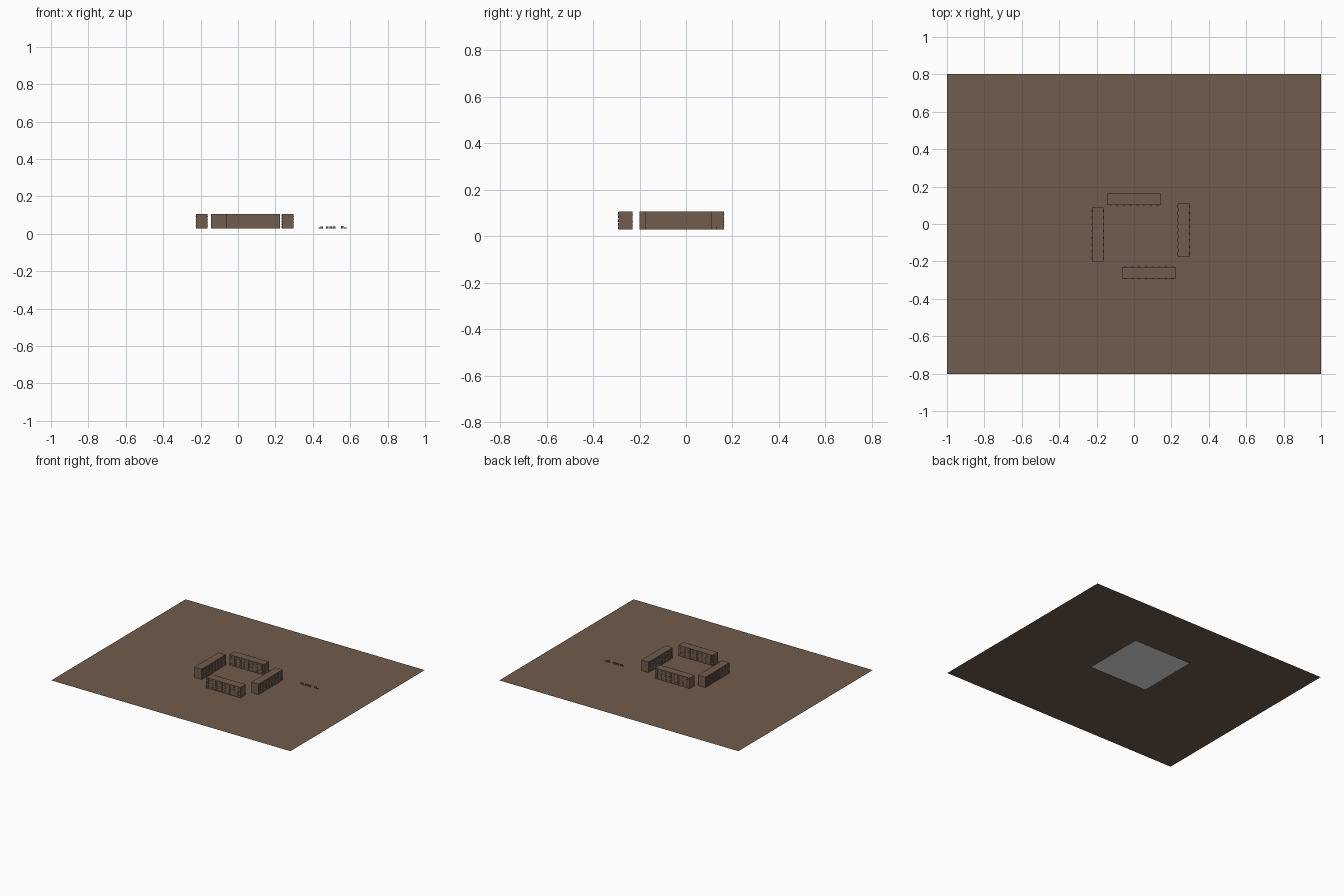
import bpy, bmesh, math
from mathutils import Matrix, Vector

if "Cube" in bpy.data.objects:
    bpy.data.objects.remove(bpy.data.objects["Cube"])


def material(name, rgb):
    m = bpy.data.materials.new(name)
    m.diffuse_color = (*rgb, 1)
    m.use_nodes = True
    m.node_tree.nodes["Principled BSDF"].inputs["Base Color"].default_value = m.diffuse_color
    return m


BROWN = material("earth_brown", (0.165, 0.108, 0.075))
GREY = material("pale_grey", (0.8, 0.8, 0.8))
GROUND_Z, ROOF_Z = 0.028, 0.107


def add_box(bm, lo, hi):
    lo, hi = Vector(lo), Vector(hi)
    mat = Matrix.Translation((lo + hi) / 2) @ Matrix.Diagonal((*(hi - lo), 1))
    bmesh.ops.create_cube(bm, size=1, matrix=mat)


def make_object(name, bm, mat):
    me = bpy.data.meshes.new(name)
    bm.to_mesh(me)
    bm.free()
    me.materials.append(mat)
    ob = bpy.data.objects.new(name, me)
    bpy.context.collection.objects.link(ob)
    return ob


def flat_plane(name, x0, x1, y0, y1, z, mat):
    bm = bmesh.new()
    bm.faces.new([bm.verts.new(p) for p in
                  ((x0, y0, z), (x1, y0, z), (x1, y1, z), (x0, y1, z))])
    return make_object(name, bm, mat)


# ground sheet and the smaller sheet beneath it
flat_plane("ground", -1, 1, -0.802, 0.802, GROUND_Z, BROWN)
flat_plane("lower_slab", -0.16, 0.33, -0.07, 0.41, 0, GREY)

# one apartment block, long side along x, standing on its local z = 0
L, D, H = 0.288, 0.061, ROOF_Z - GROUND_Z
COLS, ROWS = 8, 5
bm = bmesh.new()
add_box(bm, (-L / 2, -D / 2, 0), (L / 2, D / 2, H))
dx, dz = L / COLS, H / ROWS
w, h, t = 0.009, 0.0048, 0.0012
for side in (-1, 1):
    def bar(x0, x1, z0, z1, depth):
        a, b = sorted((side * D / 2, side * (D / 2 + depth)))
        add_box(bm, (x0, a, z0), (x1, b, z1))
    for c in range(COLS):
        x = -L / 2 + (c + 0.5) * dx
        for r in range(ROWS):
            z = (r + 0.5) * dz
            # frame: jambs, lintel, mullion and projecting sill
            for jx in (x - w, x, x + w):
                bar(jx - t / 2, jx + t / 2, z - h, z + h, 0.001)
            bar(x - w, x + w, z + h - t, z + h, 0.001)
            bar(x - w * 0.6, x + w * 0.6, z - h - t, z - h + t / 2, 0.003)
block = make_object("back_block", bm, BROWN)
block.location = (0, 0.133, GROUND_Z)

# remaining three blocks around the courtyard
for name, x, y, turn in (("left_block", -0.194, -0.056, 1),
                         ("right_block", 0.265, -0.032, 1),
                         ("front_block", 0.081, -0.261, 0)):
    ob = bpy.data.objects.new(name, block.data)
    ob.location = (x, y, GROUND_Z)
    ob.rotation_euler.z = turn * math.pi / 2
    bpy.context.collection.objects.link(ob)

# tiny low markers standing on the ground to the right
bm = bmesh.new()
for x0, x1, top in ((0.43, 0.44, 0.034), (0.442, 0.455, 0.040), (0.47, 0.485, 0.040),
                    (0.488, 0.502, 0.040), (0.505, 0.52, 0.040), (0.55, 0.565, 0.041),
                    (0.568, 0.58, 0.034)):
    add_box(bm, (x0, 0.130, GROUND_Z), (x1, 0.132, top))
make_object("small_markers", bm, BROWN)
